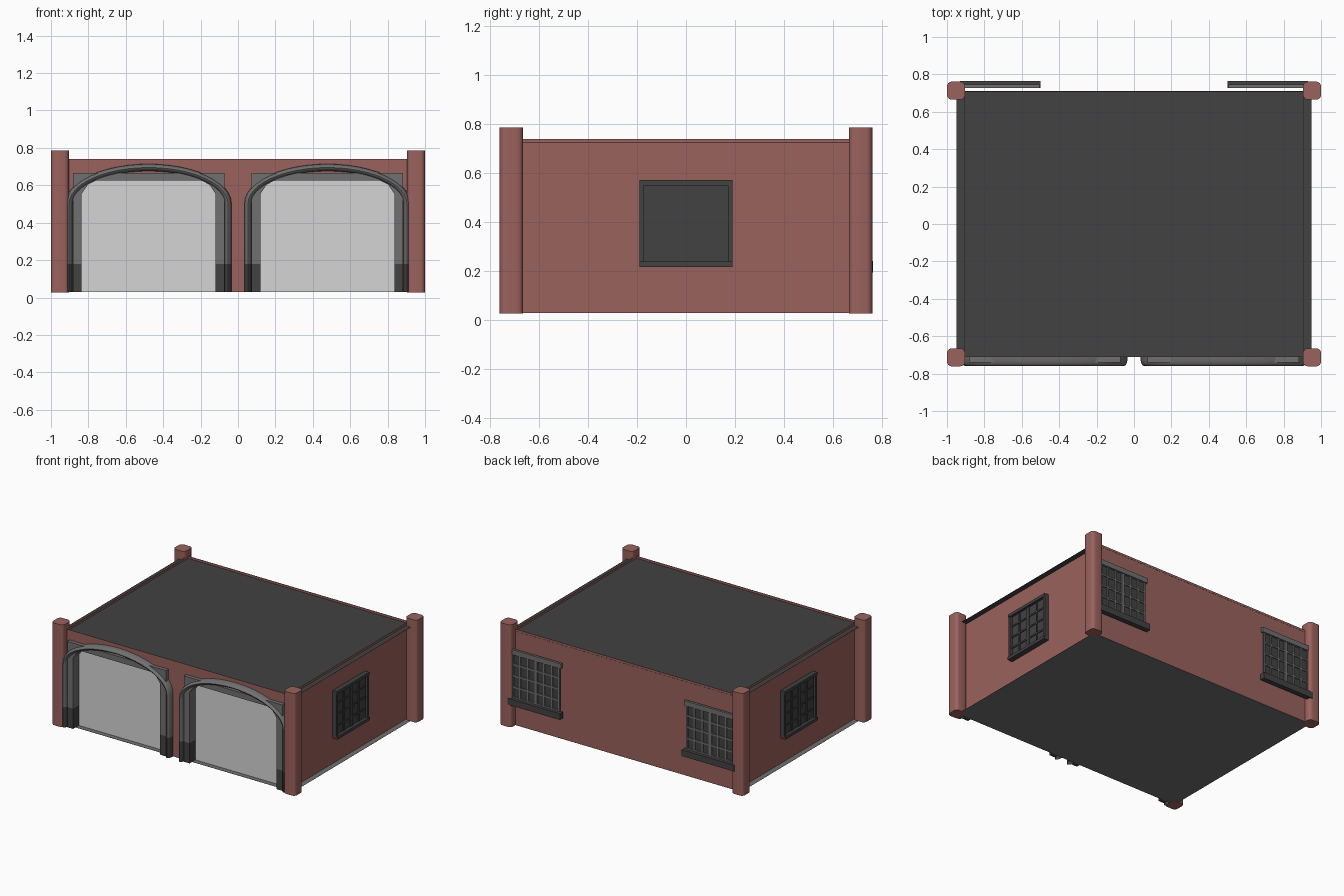
import bpy, bmesh, math
from mathutils import Matrix

if "Cube" in bpy.data.objects:
    bpy.data.objects.remove(bpy.data.objects["Cube"])


def mat(name, r, g, b):
    m = bpy.data.materials.new(name)
    m.diffuse_color = (r, g, b, 1)
    m.use_nodes = True
    m.node_tree.nodes["Principled BSDF"].inputs["Base Color"].default_value = m.diffuse_color
    return m


RED = mat("brick_red", 0.325, 0.122, 0.11)
DARK = mat("dark_grey", 0.054, 0.054, 0.054)
MID = mat("mid_grey", 0.16, 0.162, 0.16)
LIGHT = mat("light_grey", 0.66, 0.66, 0.66)


def finish(name, bm, *mats):
    bmesh.ops.recalc_face_normals(bm, faces=bm.faces)
    me = bpy.data.meshes.new(name)
    bm.to_mesh(me)
    bm.free()
    ob = bpy.data.objects.new(name, me)
    bpy.context.collection.objects.link(ob)
    for m in mats:
        me.materials.append(m)
    return ob


def add_box(bm, x0, x1, y0, y1, z0, z1):
    m = Matrix.Translation(((x0 + x1) / 2, (y0 + y1) / 2, (z0 + z1) / 2)) @ \
        Matrix.Diagonal((abs(x1 - x0), abs(y1 - y0), abs(z1 - z0), 1))
    bmesh.ops.create_cube(bm, size=1, matrix=m)


def boxes(name, m, *dims):
    bm = bmesh.new()
    for d in dims:
        add_box(bm, *d)
    return finish(name, bm, m)


def smooth(ob):
    bpy.ops.object.select_all(action='DESELECT')
    ob.select_set(True)
    bpy.context.view_layer.objects.active = ob
    bpy.ops.object.shade_smooth_by_angle(angle=math.radians(40))


# Thin floor and roof sheets; the walls rise slightly above the roof
boxes("floor", MID, (-0.95, 0.95, -0.71, 0.71, 0.029, 0.03))
boxes("roof", DARK, (-0.95, 0.95, -0.71, 0.71, 0.724, 0.725))

# Thin walls: sides set in under the roof, front with two door openings
T = 0.741
boxes("side_walls", RED, (0.906, 0.909, -0.7, 0.7, 0.03, T),
      (-0.909, -0.906, -0.7, 0.7, 0.03, T))
boxes("back_wall", RED, (-0.93, 0.93, 0.706, 0.709, 0.03, T))
boxes("front_wall", RED, (-0.93, 0.93, -0.712, -0.709, 0.64, T),
      (-0.1, 0.1, -0.712, -0.709, 0.03, 0.64),
      (0.87, 0.93, -0.712, -0.709, 0.03, 0.64),
      (-0.93, -0.87, -0.712, -0.709, 0.03, 0.64))

# Corner pillars with rounded upright edges
for sx in (-1, 1):
    for sy in (-1, 1):
        bm = bmesh.new()
        add_box(bm, sx * 0.904, sx, sy * 0.665, sy * 0.761, 0.028, 0.787)
        up = [e for e in bm.edges
              if abs(e.verts[0].co.z - e.verts[1].co.z) > 0.1]
        bmesh.ops.bevel(bm, geom=up, offset=0.025, segments=4, profile=0.5,
                        affect='EDGES')
        smooth(finish("corner_pillar", bm, RED))


def door_arch(cx):
    # half-round moulding swept along straight legs and an elliptical top
    a, h, spring = 0.425, 0.195, 0.5
    path = [(-a, 0.03, -1, 0), (-a, 0.18, -1, 0)]
    for i in range(25):
        t = math.pi * (1 - i / 24)
        nx, nz = math.cos(t) / a, math.sin(t) / h
        k = math.hypot(nx, nz)
        path.append((a * math.cos(t), spring + h * math.sin(t), nx / k, nz / k))
    path += [(a, 0.18, 1, 0), (a, 0.03, 1, 0)]
    bm = bmesh.new()
    prev = None
    for x, z, nx, nz in path:
        ring = []
        for j in range(9):
            u = math.pi * j / 8
            o = 0.019 * math.cos(u)
            ring.append(bm.verts.new((cx + x + nx * o, -0.711 - 0.048 * math.sin(u),
                                      z + nz * o)))
        if prev:
            for j in range(9):
                k = (j + 1) % 9
                f = bm.faces.new((prev[j], prev[k], ring[k], ring[j]))
                f.material_index = int(max(v.co.z for v in f.verts) < 0.19)
        prev = ring
    smooth(finish("door_arch", bm, MID, DARK))


def door_frame(cx):
    # flat frame with clipped inner corners
    half = [(0.405, 0.03), (0.405, 0.667), (0, 0.667),
            (0, 0.625), (0.285, 0.625), (0.325, 0.603),
            (0.3575, 0.555), (0.3575, 0.03)]
    bm = bmesh.new()
    for s in (-1, 1):
        f = bm.faces.new([bm.verts.new((cx + s * x, -0.74, z))
                          for x, z in half])
        r = bmesh.ops.extrude_face_region(bm, geom=[f])
        for v in r["geom"]:
            if isinstance(v, bmesh.types.BMVert):
                v.co.y = -0.66
    # dark lower part, split off by height
    g = bm.verts[:] + bm.edges[:] + bm.faces[:]
    bmesh.ops.bisect_plane(bm, geom=g, plane_co=(0, 0, 0.18), plane_no=(0, 0, 1))
    for f in bm.faces:
        f.material_index = int(f.calc_center_median().z < 0.18)
    finish("door_frame", bm, MID, DARK)


# Garage doors
for cx in (-0.478, 0.478):
    door_arch(cx)
    door_frame(cx)
    boxes("door_panel", LIGHT, (cx - 0.38, cx + 0.38, -0.672, -0.668, 0.03, 0.65))


def bars(u0, u1, z0, z1, nu, nz, w):
    # rectangles (u0, u1, z0, z1) of a border and lattice
    out = []
    for i in range(nu + 1):
        c = u0 + (u1 - u0) * i / nu
        k = w * (1.0 if i in (0, nu) or 2 * i == nu else 0.5)
        out.append((max(u0, c - k), min(u1, c + k), z0, z1))
    for i in range(nz + 1):
        c = z0 + (z1 - z0) * i / nz
        k = w * (1.0 if i in (0, nz) else 0.5)
        out.append((u0, u1, max(z0, c - k), min(z1, c + k)))
    return out


for s in (-1, 1):
    # Side windows
    boxes("side_window_pane", DARK, (s * 0.909, s * 0.926, -0.18, 0.18, 0.22, 0.565))
    boxes("side_window_bars", DARK,
          *[(s * 0.91, s * 0.932, u0, u1, z0, z1)
            for u0, u1, z0, z1 in bars(-0.18, 0.18, 0.225, 0.56, 4, 4, 0.011)])
    boxes("side_window_frame", DARK,
          (s * 0.909, s * 0.942, -0.19, -0.172, 0.218, 0.572),
          (s * 0.909, s * 0.942, 0.172, 0.19, 0.218, 0.572),
          (s * 0.909, s * 0.945, -0.19, 0.19, 0.55, 0.572),
          (s * 0.909, s * 0.95, -0.19, 0.19, 0.218, 0.24))

    # Back windows
    a, b = sorted((s * 0.52, s * 0.91))
    boxes("back_window_pane", DARK, (a, b, 0.729, 0.733, 0.24, 0.59))
    boxes("back_window_bars", MID,
          *[(u0, u1, 0.73, 0.74, z0, z1)
            for u0, u1, z0, z1 in bars(a, b, 0.24, 0.575, 6, 4, 0.012)])
    boxes("back_window_lintel", MID, (a - 0.015, b + 0.015, 0.728, 0.746, 0.565, 0.602))
    boxes("back_window_sill", DARK, (a - 0.02, b + 0.02, 0.728, 0.764, 0.195, 0.242))
